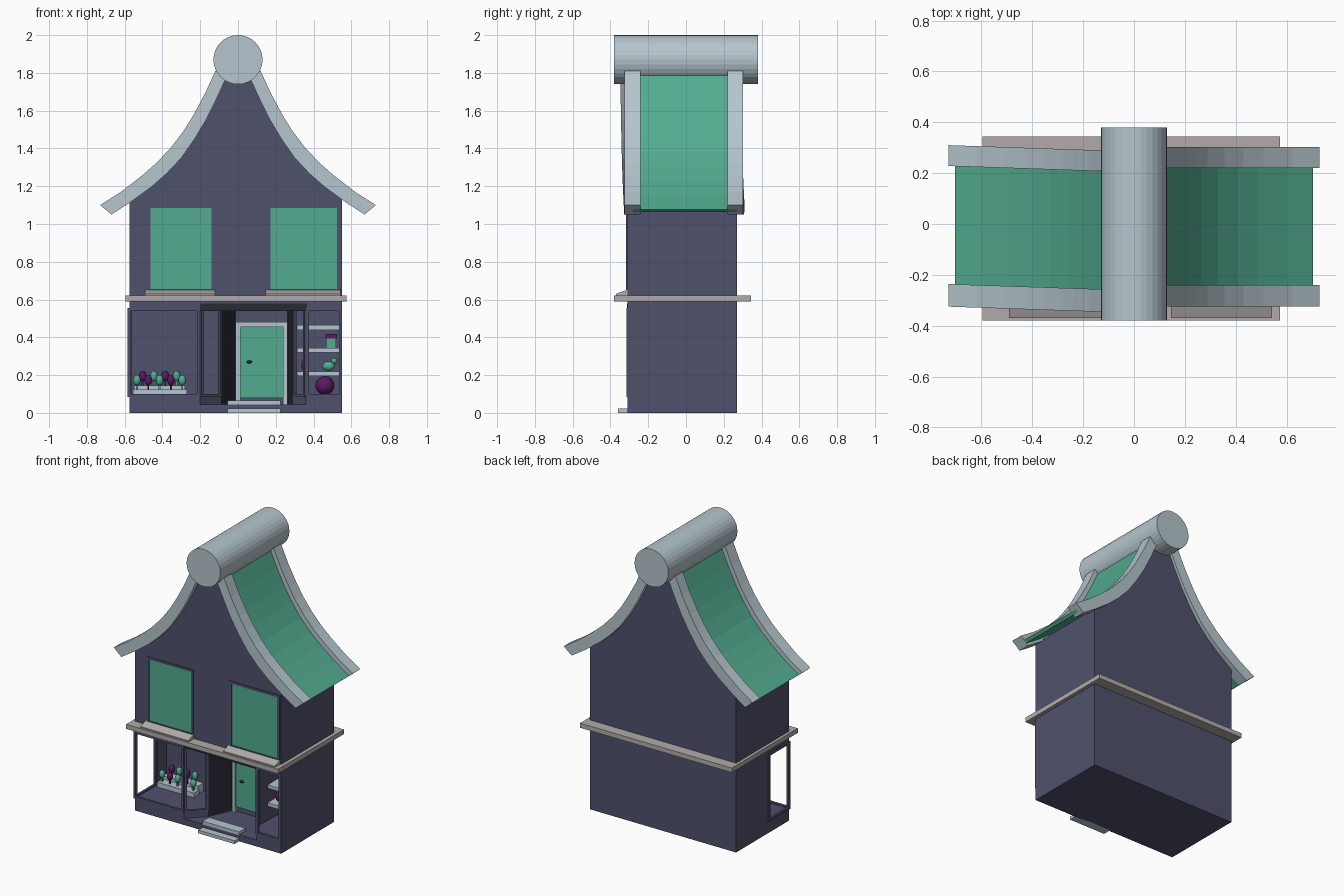
import bpy, bmesh, math
from mathutils import Vector, Matrix

if "Cube" in bpy.data.objects:
    bpy.data.objects.remove(bpy.data.objects["Cube"])


def mat(name, rgb):
    m = bpy.data.materials.new(name)
    m.diffuse_color = (*rgb, 1)
    m.use_nodes = True
    m.node_tree.nodes["Principled BSDF"].inputs["Base Color"].default_value = m.diffuse_color
    return m


WALL = mat("slate_purple", (.078, .083, .15))
GREEN = mat("green", (.085, .41, .28))
LIGHT = mat("pale_blue_grey", (.46, .56, .61))
STONE = mat("stone", (.44, .41, .40))
PURPLE = mat("plum", (.10, .01, .13))
DARK = mat("dark_recess", (.022, .024, .036))


def finish(name, bm, m):
    bmesh.ops.recalc_face_normals(bm, faces=bm.faces)
    me = bpy.data.meshes.new(name)
    bm.to_mesh(me)
    bm.free()
    me.materials.append(m)
    ob = bpy.data.objects.new(name, me)
    bpy.context.collection.objects.link(ob)
    return ob


def add_box(bm, x0, x1, y0, y1, z0, z1):
    c = Vector(((x0 + x1) / 2, (y0 + y1) / 2, (z0 + z1) / 2))
    s = Matrix.Diagonal((x1 - x0, y1 - y0, z1 - z0, 1))
    bmesh.ops.create_cube(bm, size=1, matrix=Matrix.Translation(c) @ s)


def box(name, m, *dims):
    bm = bmesh.new()
    add_box(bm, *dims)
    return finish(name, bm, m)


def prism(name, m, pts, place, a, b):
    """Extrude a 2D outline from a to b; place maps (u, v, w) to xyz."""
    bm = bmesh.new()
    lo = [bm.verts.new(place(u, v, a)) for u, v in pts]
    hi = [bm.verts.new(place(u, v, b)) for u, v in pts]
    bm.faces.new(lo)
    bm.faces.new(hi)
    for i in range(len(pts)):
        j = (i + 1) % len(pts)
        bm.faces.new((lo[i], lo[j], hi[j], hi[i]))
    return finish(name, bm, m)


def plan(u, v, w): return (u, v, w)
def front(u, v, w): return (u, w, v)
def side(u, v, w): return (w, u, v)


def frame(name, m, p0, p1, z0, z1, w=.016, t=.016):
    """Upright rectangular frame between two plan points."""
    d = Vector(p1) - Vector(p0)
    L = d.length
    bm = bmesh.new()
    add_box(bm, 0, w, -t / 2, t / 2, z0, z1)
    add_box(bm, L - w, L, -t / 2, t / 2, z0, z1)
    add_box(bm, w, L - w, -t / 2, t / 2, z0, z0 + w)
    add_box(bm, w, L - w, -t / 2, t / 2, z1 - w, z1)
    ob = finish(name, bm, m)
    ob.location = (*p0, 0)
    ob.rotation_euler.z = math.atan2(d.y, d.x)
    return ob


def ball(name, m, loc, scale):
    bm = bmesh.new()
    bmesh.ops.create_uvsphere(bm, u_segments=16, v_segments=10, radius=1,
                              matrix=Matrix.Translation(loc) @ Matrix.Diagonal((*scale, 1)))
    ob = finish(name, bm, m)
    ob.data.shade_smooth()
    return ob


# roof curve, lower and upper edge
LOW = [(.06, 1.78), (.115, 1.66), (.17, 1.55), (.23, 1.45), (.30, 1.35),
       (.38, 1.265), (.46, 1.195), (.57, 1.115), (.67, 1.05)]
UP = [(.12, 1.81), (.175, 1.69), (.237, 1.575), (.29, 1.49), (.355, 1.405),
      (.43, 1.325), (.51, 1.255), (.62, 1.17), (.73, 1.10)]


def band(f0, f1):
    mix = lambda f: [(a + (c - a) * f, b + (d - b) * f) for (a, b), (c, d) in zip(LOW, UP)]
    return mix(f0) + mix(f1)[::-1]


# base, recessed ground floor, upper storey with gable
box("base", WALL, -.575, .55, -.31, .27, 0, .045)
prism("base_riser", WALL, [(-.575, .27), (.55, .27), (.55, -.31), (.36, -.31), (.29, -.2),
      (.265, -.03), (-.015, -.03), (-.09, -.2), (-.2, -.31), (-.575, -.31)], plan, .045, .09)
prism("ground_floor_walls", WALL,
      [(.55, .27), (.55, -.31), (.54, -.31), (.54, .02), (.31, .02), (.30, -.2), (.29, -.2),
       (.265, -.03), (-.015, -.03), (-.09, -.2), (-.10, -.2), (-.10, .02), (-.565, .02),
       (-.565, -.08), (-.575, -.08), (-.575, .27)], plan, .09, .55)
gable = [(.55, .55), (.55, 1.14)] + LOW[6::-1] + [(-x, z) for x, z in LOW[:7]] + [(-.575, 1.12), (-.575, .55)]
prism("upper_walls", WALL, gable, front, -.31, .27)

# roof halves: the left one sits slightly skewed
for label, s in (("right", 1), ("left", -1)):
    def bent(u, v, w, s=s):
        return (s * u, w - (.034 * (.73 - u) if s < 0 else 0), v)
    prism(label + "_roof_panel", GREEN, band(.25 if s > 0 else .1, .55), bent, -.28, .27)
    off = .004 if s < 0 else 0
    prism(label + "_front_roof_trim", LIGHT, band(0, 1), bent, -.325, -.24 + off)
    prism(label + "_back_roof_trim", LIGHT, band(0, 1), bent, .22 + off * 2, .302 + off * 2)

bm = bmesh.new()
bmesh.ops.create_cone(bm, cap_ends=True, segments=32, radius1=.13, radius2=.13, depth=.76,
                      matrix=Matrix.Translation((0, 0, 1.87)) @ Matrix.Rotation(math.pi / 2, 4, 'X'))
finish("ridge_roll", bm, LIGHT)

# ledge, upper windows and sloped sills
box("ledge", STONE, -.595, .575, -.38, .345, .59, .622)
for label, x0, x1 in (("left", -.48, -.125), ("right", .157, .54)):
    frame(label + "_window_frame", WALL, (x0, -.31), (x1, -.31), .64, 1.1, .016, .014)
    box(label + "_window_pane", GREEN, x0 + .014, x1 - .014, -.312, -.30, .65, 1.085)
    prism(label + "_window_sill", STONE, [(-.37, .62), (-.37, .63), (-.305, .655), (-.305, .62)],
          side, x0 - .012, x1 + .003)

# shop front frames
for name, p0, p1, z0 in (("left_shop_frame", (-.585, -.307), (-.2, -.307), .085),
                         ("left_side_frame", (-.577, -.31), (-.577, -.08), .085),
                         ("left_entry_frame", (-.2, -.307), (-.09, -.2), .085),
                         ("right_entry_frame", (.36, -.307), (.295, -.2), .085),
                         ("right_shop_frame", (.36, -.307), (.55, -.307), .085)):
    frame(name, WALL, p0, p1, z0, .555)
box("entry_canopy", DARK, -.2, .365, -.313, -.30, .54, .58)
prism("entry_left_wall", DARK, [(-.09, -.203), (-.013, -.03), (-.015, -.029), (-.092, -.2)], plan, .05, .55)
prism("entry_right_wall", DARK, [(.29, -.203), (.263, -.03), (.265, -.029), (.292, -.2)], plan, .05, .55)

# door and steps
box("door", GREEN, .01, .24, -.038, -.02, .08, .46)
box("door_jamb_left", LIGHT, -.012, .013, -.05, -.02, .045, .46)
box("door_jamb_right", LIGHT, .237, .263, -.05, -.02, .045, .46)
box("door_lintel", LIGHT, -.012, .263, -.05, -.02, .455, .48)
ball("door_knob", DARK, (.06, -.045, .27), (.015, .012, .008))
box("lower_step", LIGHT, -.055, .225, -.36, -.30, 0, .022)
box("upper_step", LIGHT, -.055, .225, -.31, -.24, .042, .065)

# tiered planter with plants
box("planter_front", LIGHT, -.555, -.27, -.10, -.04, .09, .123)
box("planter_back", LIGHT, -.55, -.28, -.04, .02, .09, .145)
for i in range(9):
    back = i % 2
    x, y, z = -.535 + i * .03, (-.01 if back else -.07), (.145 if back else .123)
    m = (GREEN, PURPLE, PURPLE, GREEN)[i % 4]
    box(f"plant_stem_{i}", m, x - .005, x + .005, y - .005, y + .005, z, z + .04)
    ball(f"plant_head_{i}", m, (x, y, z + .05), (.02, .02, .028))

# display shelves and goods
for i, z in enumerate((.195, .32, .44)):
    box(f"shelf_{i}", LIGHT, .312, .54, -.12, .02, z, z + .024)
ball("display_ball", PURPLE, (.46, -.08, .145), (.05, .05, .05))
ball("bird_body", GREEN, (.48, -.06, .248), (.033, .022, .025))
ball("bird_head", GREEN, (.51, -.06, .275), (.016, .015, .015))
box("gift_box", GREEN, .465, .52, -.09, -.03, .344, .395)
box("gift_lid", PURPLE, .462, .523, -.093, -.027, .395, .418)
ball("small_ornament", PURPLE, (.355, -.06, .255), (.02, .02, .036))
